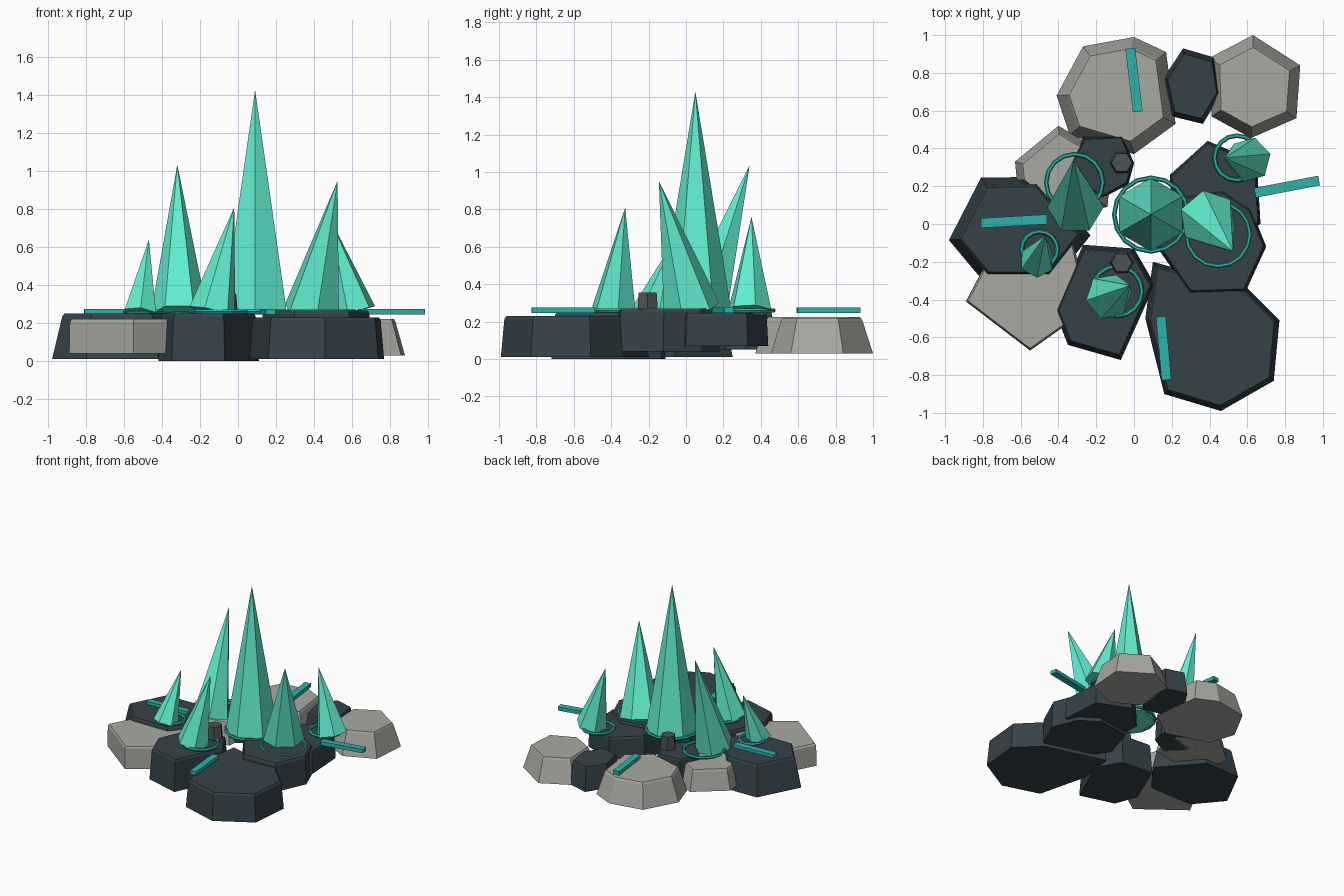
import bpy, bmesh, math
from mathutils import Vector

if "Cube" in bpy.data.objects:
    bpy.data.objects.remove(bpy.data.objects["Cube"])


def material(name, rgb):
    m = bpy.data.materials.new(name)
    m.diffuse_color = (*rgb, 1)
    m.use_nodes = True
    m.node_tree.nodes["Principled BSDF"].inputs["Base Color"].default_value = m.diffuse_color
    return m


DARK = material("dark_stone", (0.036, 0.055, 0.066))
LIGHT = material("light_stone", (0.40, 0.40, 0.37))
PEBBLE = material("pebble_grey", (0.075, 0.085, 0.09))
CRYSTAL = material("crystal_mint", (0.12, 0.85, 0.63))
TEAL = material("teal_glow", (0.025, 0.45, 0.40))


def finish(name, bm, mat):
    bmesh.ops.recalc_face_normals(bm, faces=bm.faces[:])
    me = bpy.data.meshes.new(name)
    bm.to_mesh(me)
    bm.free()
    me.materials.append(mat)
    ob = bpy.data.objects.new(name, me)
    bpy.context.collection.objects.link(ob)
    return ob


def rock(name, outline, z0, z1, taper, mat):
    """Tapered slab with a small chamfer round its top."""
    bm = bmesh.new()
    c = sum((Vector(p) for p in outline), Vector((0, 0))) / len(outline)
    rings = []
    for s, z in ((1, z0), (taper + 0.02, z1 - 0.015), (taper - 0.01, z1)):
        rings.append([bm.verts.new((*(c + (Vector(p) - c) * s), z)) for p in outline])
    n = len(outline)
    for a, b in zip(rings, rings[1:]):
        for i in range(n):
            j = (i + 1) % n
            bm.faces.new((a[i], a[j], b[j], b[i]))
    bm.faces.new(rings[0])
    bm.faces.new(rings[-1])
    return finish(name, bm, mat)


def crystal(name, base, apex, r, turn, sides=6):
    """Tilted spike whose base is square to its axis."""
    bm = bmesh.new()
    base, apex = Vector(base), Vector(apex)
    q = Vector((0, 0, 1)).rotation_difference(apex - base)
    ring = []
    for i in range(sides):
        a = math.radians(turn) + 2 * math.pi * i / sides
        ring.append(bm.verts.new(base + q @ Vector((r * math.cos(a), r * math.sin(a), 0))))
    tip = bm.verts.new(apex)
    for i in range(sides):
        bm.faces.new((ring[i], ring[(i + 1) % sides], tip))
    bm.faces.new(ring)
    return finish(name, bm, CRYSTAL)


def glow_ring(name, x, y, r):
    bpy.ops.mesh.primitive_torus_add(location=(x, y, 0.26), major_radius=r, minor_radius=0.012,
                                     major_segments=16, minor_segments=6)
    ob = bpy.context.object
    ob.name = name
    ob.data.materials.append(TEAL)


def shard(name, a, b):
    a, b = Vector(a), Vector(b)
    d = b - a
    bpy.ops.mesh.primitive_cube_add(size=1, location=(*((a + b) / 2), 0.26),
                                    rotation=(0, 0, math.atan2(d.y, d.x)))
    ob = bpy.context.object
    ob.name = name
    ob.scale = (d.length, 0.052, 0.03)
    ob.data.materials.append(TEAL)


# Light stones
rock("light_rock_back", [(-.27, .94), (0, .99), (.17, .91), (.22, .53), (0, .37), (-.34, .47), (-.41, .68)],
     0.03, 0.225, 0.80, LIGHT)
rock("light_rock_back_right", [(.63, 1), (.88, .84), (.86, .56), (.62, .455), (.41, .57), (.40, .88)],
     0.03, 0.22, 0.78, LIGHT)
rock("light_rock_mid_left", [(-.4, .52), (-.63, .33), (-.62, .23), (-.4, .05), (-.14, .09), (-.12, .35)],
     0.05, 0.215, 0.84, LIGHT)
rock("light_rock_front_left", [(-.89, -.41), (-.55, -.67), (-.24, -.45), (-.33, -.06), (-.78, -.2)],
     0.04, 0.22, 0.97, LIGHT)

# Dark stones
rock("dark_rock_back", [(.26, .93), (.43, .88), (.46, .69), (.365, .53), (.2, .57), (.155, .77)],
     0.03, 0.22, 0.86, DARK)
rock("dark_rock_mid", [(-.27, .46), (-.06, .47), (0, .32), (-.03, .21), (-.18, .13), (-.35, .3)],
     0.05, 0.25, 0.92, DARK)
rock("dark_rock_left", [(-.81, .245), (-.5, .25), (-.23, -.06), (-.42, -.3), (-.80, -.30), (-.98, -.085)],
     0.01, 0.25, 0.83, DARK)
rock("dark_rock_front", [(-.27, -.11), (0, -.13), (.11, -.32), (-.07, -.72), (-.35, -.64), (-.42, -.46)],
     0.0, 0.25, 0.92, DARK)
rock("dark_rock_front_right", [(.06, -.5), (.16, -.9), (.46, -.99), (.74, -.83), (.77, -.51), (.6, -.34), (.1, -.2)],
     0.01, 0.23, 0.93, DARK)
rock("dark_rock_right", [(.47, .18), (.62, .08), (.70, -.12), (.59, -.36), (.295, -.37), (.12, -.12), (.2, .14)],
     0.04, 0.265, 0.95, DARK)
rock("dark_rock_back_of_right", [(.39, .44), (.65, .33), (.67, 0), (.45, -.1), (.2, 0), (.19, .26)],
     0.07, 0.245, 0.95, DARK)

# Pebbles
for i, (x, y) in enumerate([(-.065, .325), (-.065, -.205)]):
    hexa = [(x + .066 * math.cos(math.pi * k / 3), y + .066 * math.sin(math.pi * k / 3)) for k in range(6)]
    rock(f"pebble_{i + 1}", hexa, 0.22, 0.355, 0.84, PEBBLE)

# Crystals
crystal("crystal_main", (.09, .05, .245), (.09, .05, 1.43), .195, 30)
crystal("crystal_left", (-.31, .09, .25), (-.32, .34, 1.035), .15, 0)
crystal("crystal_small_left", (-.515, -.195, .25), (-.47, -.06, .64), .095, 30)
crystal("crystal_front", (-.135, -.385, .26), (-.02, -.325, .81), .125, 10)
crystal("crystal_right", (.39, .03, .26), (.525, -.145, .95), .155, 40)
crystal("crystal_back_right", (.61, .34, .26), (.48, .35, .76), .12, 15)

# Rings round each crystal
for i, (x, y, r) in enumerate([(.09, .05, .195), (-.315, .22, .15), (-.5, -.135, .095),
                               (-.09, -.355, .132), (.445, -.055, .168), (.545, .35, .118)]):
    glow_ring(f"glow_ring_{i + 1}", x, y, r)

# Flat shards lying on the stones
for i, (a, b) in enumerate([((-.02, .93), (.02, .595)), ((-.81, .005), (-.46, .025)),
                            ((.64, .165), (.98, .23)), ((.142, -.49), (.172, -.825))]):
    shard(f"flat_shard_{i + 1}", a, b)
